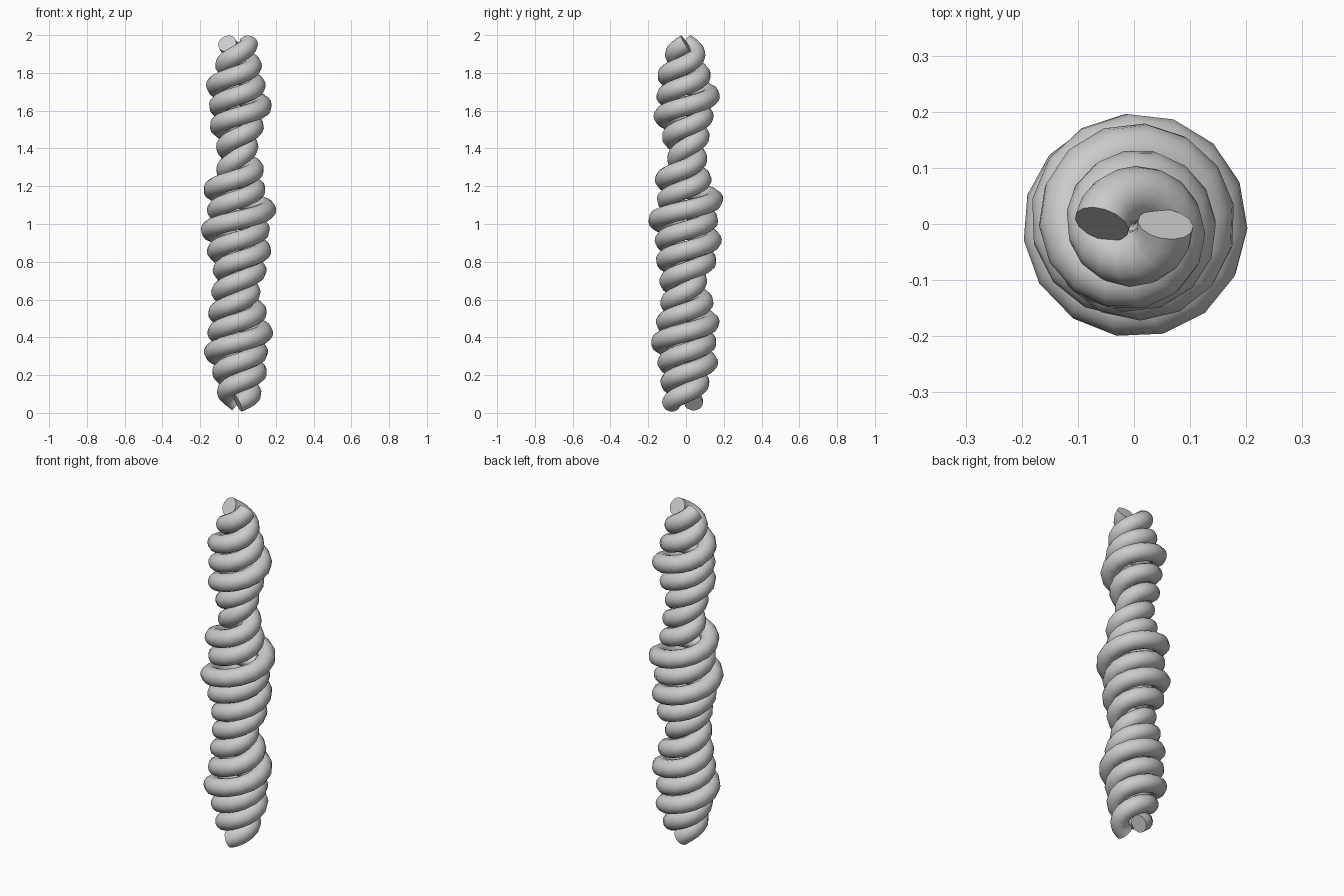
import bpy
import math

cube = bpy.data.objects.get("Cube")
if cube:
    bpy.data.objects.remove(cube, do_unlink=True)

TUBE = 0.05          # strand thickness (radius)
TURNS = 8.75
STEPS = 131          # straight pieces along each strand
BOTTOM, TOP = 0.052, 1.956

# Outer reach of each strand in millimetres, one value per half turn
REACH_A = [90, 135, 170, 187, 178, 137, 112, 160, 190, 202,
           198, 165, 113, 128, 147, 158, 132, 112, 103]
REACH_B = [128, 125, 152, 163, 160, 147, 142, 163, 166, 172,
           155, 135, 100, 125, 172, 180, 152, 103, 118]

grey = bpy.data.materials.new("light_grey")
grey.use_nodes = True
colour = (0.6, 0.6, 0.6, 1)
grey.diffuse_color = colour
grey.node_tree.nodes["Principled BSDF"].inputs["Base Color"].default_value = colour


def smooth_lookup(values, position):
    """Catmull-Rom interpolation through evenly spaced values."""
    i = min(int(position), len(values) - 2)
    f = position - i
    b, c = values[i], values[i + 1]
    a = values[max(i - 1, 0)]
    d = values[min(i + 2, len(values) - 1)]
    slope_b, slope_c = (c - a) / 2, (d - b) / 2
    ease = f * f * (3 - 2 * f)
    return (b + (c - b) * ease
            + slope_b * f * (1 - f) ** 2 - slope_c * f * f * (1 - f))


def make_strand(name, start_angle, reach):
    """Round strand winding anticlockwise upwards with a swelling radius."""
    curve = bpy.data.curves.new(name, "CURVE")
    curve.dimensions = "3D"
    curve.bevel_depth = TUBE
    curve.bevel_resolution = 5
    curve.use_fill_caps = True
    spline = curve.splines.new("POLY")
    spline.points.add(STEPS)
    for i, point in enumerate(spline.points):
        u = i / STEPS
        turn = u * TURNS
        radius = smooth_lookup(reach, turn * 2) / 1000 - TUBE
        angle = start_angle + turn * math.tau
        height = BOTTOM + (TOP - BOTTOM) * u - 0.01 * math.sin(math.pi * u)
        point.co = (radius * math.cos(angle), radius * math.sin(angle), height, 1)
    curve.materials.append(grey)

    strand = bpy.data.objects.new(name, curve)
    bpy.context.collection.objects.link(strand)
    bpy.ops.object.select_all(action="DESELECT")
    strand.select_set(True)
    bpy.context.view_layer.objects.active = strand
    bpy.ops.object.convert(target="MESH")
    bpy.ops.object.shade_smooth_by_angle(angle=math.radians(50))


# Two intertwined strands starting on opposite sides
make_strand("back_strand", math.pi / 2, REACH_A)
make_strand("front_strand", -math.pi / 2, REACH_B)
